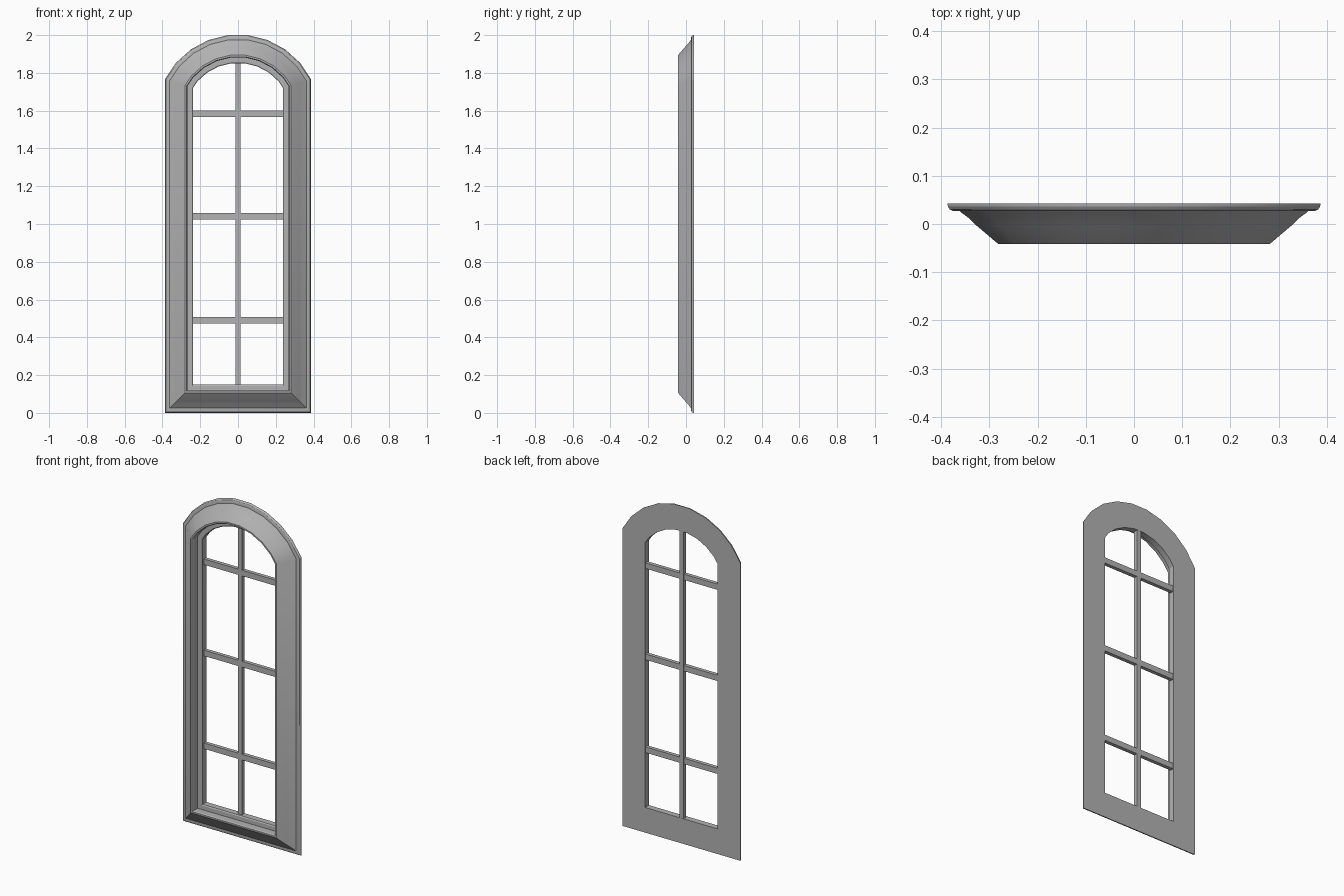
import bpy, bmesh, math
from mathutils import Vector

if "Cube" in bpy.data.objects:
    bpy.data.objects.remove(bpy.data.objects["Cube"])

HALF, SPRING, SEGS = 0.387, 1.767, 9
THETA = math.radians(63)
R = HALF / math.sin(THETA)
CZ = 2.0 - R * math.cos(THETA / SEGS)

# Dark grey paint
paint = bpy.data.materials.new("dark_grey_paint")
paint.diffuse_color = (0.45, 0.45, 0.45, 1)
paint.use_nodes = True
paint.node_tree.nodes["Principled BSDF"].inputs["Base Color"].default_value = paint.diffuse_color

# Outer outline in (x, z), counter-clockwise: sill corners, then segmental arch
path = [Vector((-HALF, 0)), Vector((HALF, 0))]
for i in range(SEGS + 1):
    a = THETA - 2 * THETA * i / SEGS
    path.append(Vector((R * math.sin(a), CZ + R * math.cos(a))))

# Moulding section: (distance inward from outline, y)
profile = [(0, 0.043), (0.001, 0.036), (0.005, 0.030), (0.012, 0.027),
           (0.025, 0.027), (0.029, 0.0235), (0.046, 0.011), (0.060, -0.003),
           (0.106, -0.042), (0.115, -0.042), (0.119, -0.036), (0.119, 0.003),
           (0.143, 0.003), (0.149, 0.007), (0.149, 0.043)]


def mitre(i):
    """Inward mitre vector for unit offset at outline point i."""
    p = path[i]
    e1 = (p - path[i - 1]).normalized()
    e2 = (path[(i + 1) % len(path)] - p).normalized()
    n1, n2 = Vector((-e1.y, e1.x)), Vector((-e2.y, e2.x))
    return (n1 + n2) / (1 + n1.dot(n2))


def finish(bm, name):
    bmesh.ops.recalc_face_normals(bm, faces=bm.faces)
    me = bpy.data.meshes.new(name)
    bm.to_mesh(me)
    bm.free()
    me.materials.append(paint)
    ob = bpy.data.objects.new(name, me)
    bpy.context.collection.objects.link(ob)
    return ob


# Moulded arched frame, swept with mitred corners
bm = bmesh.new()
rings = []
for i, p in enumerate(path):
    m = mitre(i)
    rings.append([bm.verts.new((p.x + m.x * d, y, p.y + m.y * d)) for d, y in profile])
n, k = len(rings), len(profile)
for i in range(n):
    a, b = rings[i], rings[(i + 1) % n]
    for j in range(k):
        q = (j + 1) % k
        bm.faces.new((a[j], b[j], b[q], a[q]))
frame = finish(bm, "arched_frame")
bpy.context.view_layer.objects.active = frame
frame.select_set(True)
bpy.ops.object.shade_smooth_by_angle(angle=math.radians(25))


# Glazing bars
def bar(name, x0, x1, y0, y1, z0, z1):
    bm = bmesh.new()
    bmesh.ops.create_cube(bm, size=1)
    for v in bm.verts:
        v.co = (x1 if v.co.x > 0 else x0, y1 if v.co.y > 0 else y0,
                z1 if v.co.z > 0 else z0)
    return finish(bm, name)


bar("vertical_glazing_bar", -0.014, 0.014, 0.018, 0.042, 0.14, 1.865)
for i, z in enumerate((0.491, 1.042, 1.583)):
    bar(f"horizontal_glazing_bar_{i + 1}", -0.245, 0.245, 0.019, 0.041,
        z - 0.017, z + 0.017)
